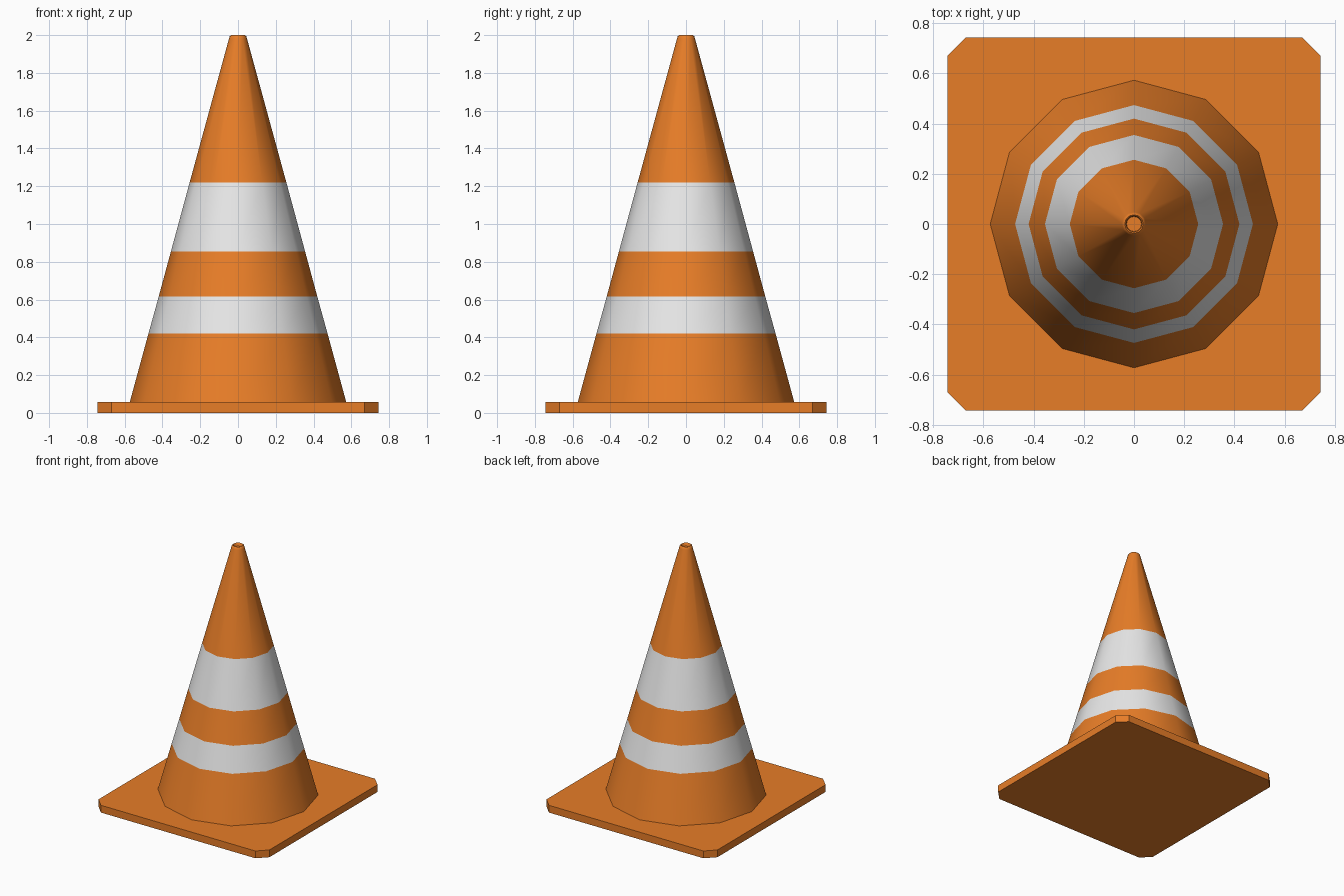
import bpy, bmesh, math

if "Cube" in bpy.data.objects:
    bpy.data.objects.remove(bpy.data.objects["Cube"])


def material(name, rgb):
    m = bpy.data.materials.new(name)
    m.diffuse_color = (*rgb, 1)
    m.use_nodes = True
    m.node_tree.nodes["Principled BSDF"].inputs["Base Color"].default_value = m.diffuse_color
    return m


orange = material("orange", (0.82, 0.21, 0.021))
white = material("white", (0.8, 0.8, 0.8))


def make_object(name, bm, mats):
    bmesh.ops.recalc_face_normals(bm, faces=bm.faces)
    me = bpy.data.meshes.new(name)
    bm.to_mesh(me)
    bm.free()
    ob = bpy.data.objects.new(name, me)
    bpy.context.collection.objects.link(ob)
    for m in mats:
        me.materials.append(m)
    return ob


# Square base plate with clipped corners
H, C, T = 0.743, 0.072, 0.057
bm = bmesh.new()
corners = []
for i in range(4):
    a = i * math.pi / 2
    for x, y in ((H, H - C), (H - C, H)):
        corners.append(bm.verts.new((x * math.cos(a) - y * math.sin(a),
                                     x * math.sin(a) + y * math.cos(a), 0)))
bottom = bm.faces.new(corners)
top = bmesh.ops.extrude_face_region(bm, geom=[bottom], use_keep_orig=True)
bmesh.ops.translate(bm, vec=(0, 0, T),
                    verts=[g for g in top["geom"] if isinstance(g, bmesh.types.BMVert)])
make_object("base_plate", bm, [orange])

# Twelve-sided cone: (radius, height) rings, with a shallow hollow in the tip
SIDES = 12
profile = [(0.573, T), (0.474, 0.42), (0.420, 0.615), (0.355, 0.855), (0.256, 1.22),
           (0.048, 1.98), (0.044, 1.994), (0.037, 2.0), (0.032, 1.996), (0.030, 1.975)]
bm = bmesh.new()
rings = [[bm.verts.new((r * math.cos(2 * math.pi * i / SIDES),
                        r * math.sin(2 * math.pi * i / SIDES), z)) for i in range(SIDES)]
         for r, z in profile]
for k, (lo, hi) in enumerate(zip(rings, rings[1:])):
    for i in range(SIDES):
        j = (i + 1) % SIDES
        f = bm.faces.new((lo[i], lo[j], hi[j], hi[i]))
        f.material_index = 1 if k in (1, 3) else 0  # white stripes
bm.faces.new(rings[-1])
bm.faces.new(rings[0][::-1])
cone = make_object("cone", bm, [orange, white])

# Smooth sides, sharp rims
bpy.context.view_layer.objects.active = cone
cone.select_set(True)
bpy.ops.object.shade_smooth_by_angle(angle=math.radians(50))
